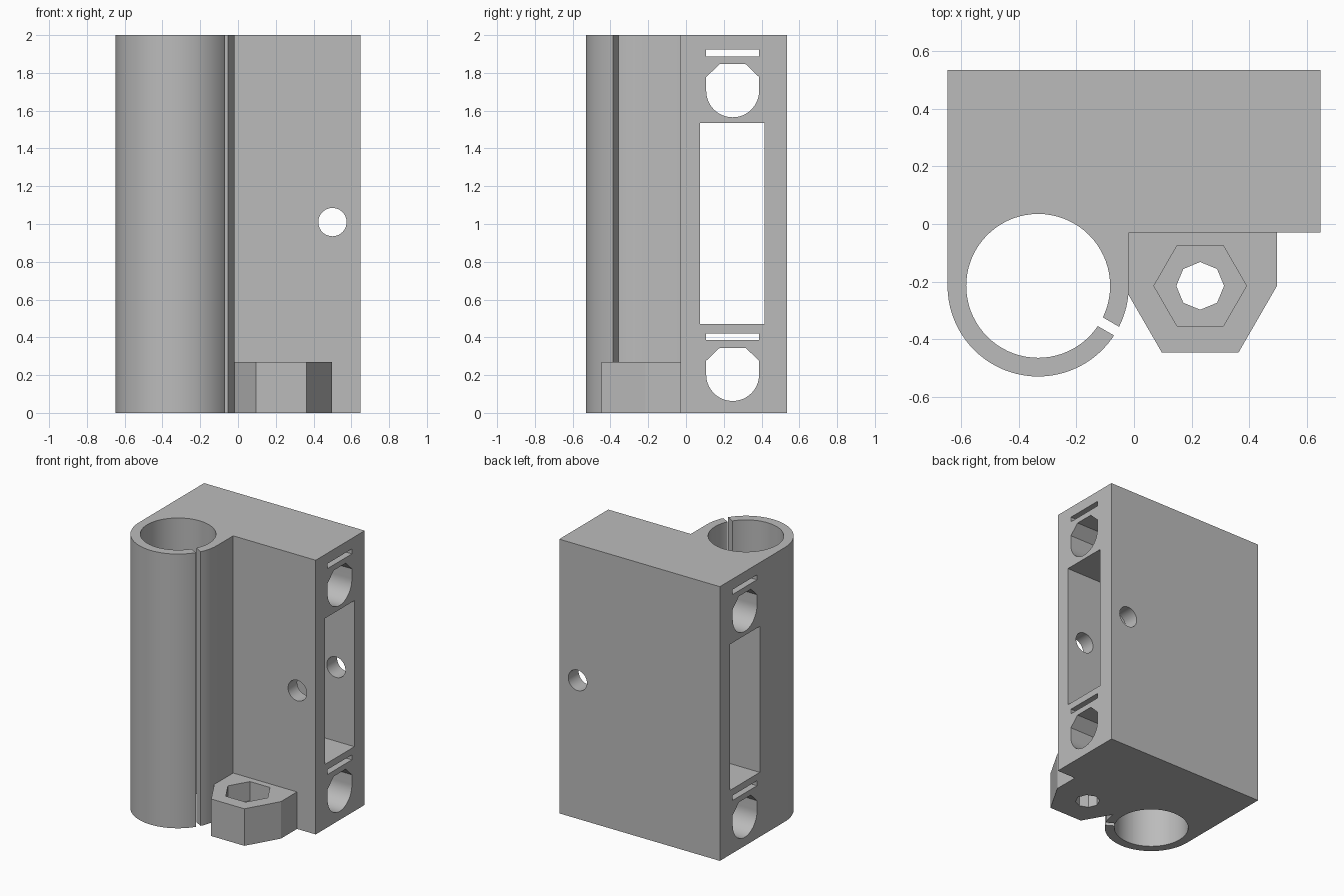
import bpy, bmesh
from math import sin, cos, pi, radians
from mathutils import Matrix, Vector

cube = bpy.data.objects.get("Cube")
if cube:
    bpy.data.objects.remove(cube, do_unlink=True)

grey = bpy.data.materials.new("plain grey")
grey.use_nodes = True
GREY = (0.5, 0.5, 0.5, 1)
grey.diffuse_color = GREY
grey.node_tree.nodes["Principled BSDF"].inputs["Base Color"].default_value = GREY

# Local profile (u, v) and extrusion direction mapped to world axes
AXES = {
    "Z": lambda u, v, d: (u, v, d),
    "X": lambda u, v, d: (d, u, v),
    "Y": lambda u, v, d: (u, d, v),
}


def prism(name, points, axis, start, end):
    """Extrude a closed profile along an axis."""
    bm = bmesh.new()
    place = AXES[axis]
    face = bm.faces.new([bm.verts.new(place(u, v, start)) for u, v in points])
    out = bmesh.ops.extrude_face_region(bm, geom=[face])
    moved = [g for g in out["geom"] if isinstance(g, bmesh.types.BMVert)]
    bmesh.ops.translate(bm, verts=moved, vec=Vector(place(0, 0, end - start)))
    bmesh.ops.recalc_face_normals(bm, faces=bm.faces)
    mesh = bpy.data.meshes.new(name)
    bm.to_mesh(mesh)
    bm.free()
    mesh.materials.append(grey)
    obj = bpy.data.objects.new(name, mesh)
    bpy.context.collection.objects.link(obj)
    return obj


def arc(cu, cv, r, a0, a1, n):
    """Points on an arc, both ends included."""
    steps = [radians(a0 + (a1 - a0) * i / n) for i in range(n + 1)]
    return [(cu + r * cos(a), cv + r * sin(a)) for a in steps]


def ring(cu, cv, r, n):
    return arc(cu, cv, r, 0, 360, n)[:-1]


def rect(u0, u1, v0, v1):
    return [(u0, v0), (u1, v0), (u1, v1), (u0, v1)]


def combine(target, other, operation):
    """Apply a boolean and discard the helper."""
    mod = target.modifiers.new(operation.lower(), "BOOLEAN")
    mod.operation, mod.solver, mod.object = operation, "EXACT", other
    bpy.context.view_layer.objects.active = target
    bpy.ops.object.modifier_apply(modifier=mod.name)
    bpy.data.objects.remove(other, do_unlink=True)


TUBE = (-0.333, -0.215)
NUT = (0.23, -0.215)
HOLE_Y = 0.247

# Block with the bearing tube merged into its front
outline = [(0.648, -0.03), (0.648, 0.535), (-0.648, 0.535)]
outline += arc(*TUBE, 0.315, 180, 360, 40) + [(-0.018, -0.03)]
body = prism("carriage_body", outline, "Z", 0, 2)

# Lug that carries the nut
hexagon = ring(*NUT, 0.267, 6)
lug_outline = [hexagon[0], (hexagon[0][0], 0.02), (hexagon[3][0], 0.02)] + hexagon[3:]
combine(body, prism("nut_lug", lug_outline, "Z", 0, 0.27), "UNION")

# Tube bore and the clamping slit
cutters = [prism("bore_cutter", ring(*TUBE, 0.25, 72), "Z", -0.1, 2.1)]
slit = prism("slit_cutter", rect(0.2, 0.34, -0.0175, 0.0175), "Z", -0.1, 2.1)
slit.data.transform(Matrix.Translation((*TUBE, 0)) @ Matrix.Rotation(-pi / 6, 4, "Z"))
cutters.append(slit)

# Nut pocket and screw hole
cutters.append(prism("pocket_cutter", ring(*NUT, 0.161, 6), "Z", 0.13, 0.4))
cutters.append(prism("screw_cutter", ring(*NUT, 0.083, 8), "Z", -0.1, 0.2))

# Rod holes with chamfered tops, each with a thin slot above
for z in (0.203, 1.705):
    rod = arc(HOLE_Y, z, 0.14, 180, 360, 32)
    rod += [(HOLE_Y + u, z + v) for u, v in
            ((0.14, 0.073), (0.069, 0.141), (-0.069, 0.141), (-0.14, 0.073))]
    cutters.append(prism("rod_cutter", rod, "X", -1, 1))
    slot = rect(HOLE_Y - 0.14, HOLE_Y + 0.14, z + 0.182, z + 0.218)
    cutters.append(prism("slot_cutter", slot, "X", -1, 1))

# Long window through the sides and cross hole from front to back
cutters.append(prism("window_cutter", rect(0.075, 0.416, 0.47, 1.535), "X", -1, 1))
cutters.append(prism("cross_cutter", ring(0.5, 1.01, 0.075, 40), "Y", -0.2, 0.7))

for cutter in cutters:
    cutter.hide_render = True
    combine(body, cutter, "DIFFERENCE")

bpy.ops.object.select_all(action="DESELECT")
body.select_set(True)
bpy.context.view_layer.objects.active = body
bpy.ops.object.shade_smooth_by_angle(angle=radians(25))
